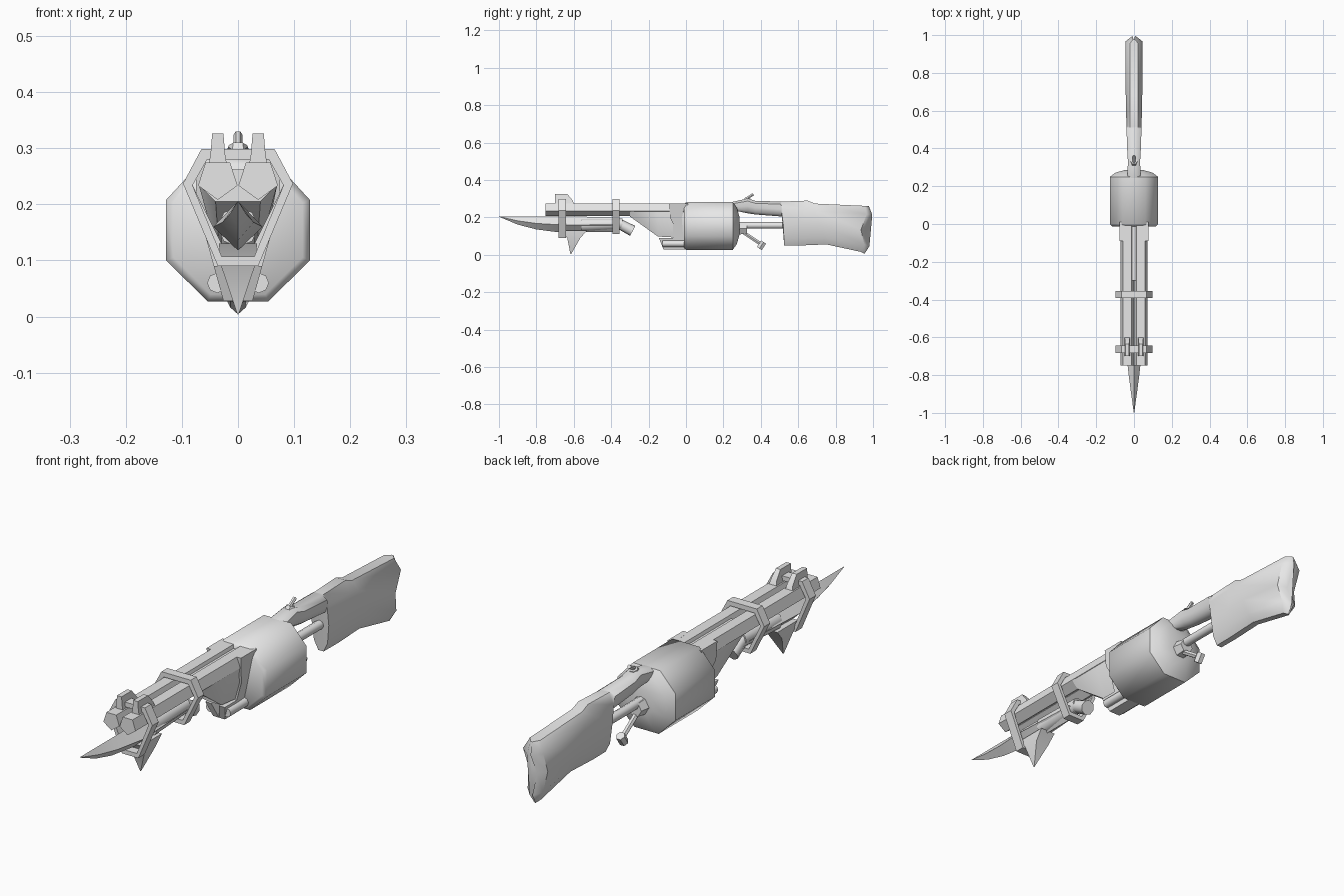
import bpy, bmesh, math
from mathutils import Vector

if "Cube" in bpy.data.objects:
    bpy.data.objects.remove(bpy.data.objects["Cube"])

grey = bpy.data.materials.new("light_grey")
grey.diffuse_color = (0.8, 0.8, 0.8, 1)
grey.use_nodes = True
grey.node_tree.nodes["Principled BSDF"].inputs["Base Color"].default_value = grey.diffuse_color


def finish(name, bm, angle=50):
    bmesh.ops.recalc_face_normals(bm, faces=bm.faces)
    me = bpy.data.meshes.new(name)
    bm.to_mesh(me)
    bm.free()
    me.materials.append(grey)
    ob = bpy.data.objects.new(name, me)
    bpy.context.collection.objects.link(ob)
    bpy.ops.object.select_all(action='DESELECT')
    ob.select_set(True)
    bpy.context.view_layer.objects.active = ob
    bpy.ops.object.shade_smooth_by_angle(angle=math.radians(angle))
    return ob


def loft(name, rings, closed=False, angle=50):
    """Skin a row of equal-length rings; cap the ends or close the row."""
    bm = bmesh.new()
    rows = [[bm.verts.new(p) for p in r] for r in rings]
    n = len(rows[0])
    pairs = list(zip(rows, rows[1:] + rows[:1])) if closed else list(zip(rows, rows[1:]))
    for a, b in pairs:
        for i in range(n):
            j = (i + 1) % n
            bm.faces.new((a[i], a[j], b[j], b[i]))
    if not closed:
        bm.faces.new(rows[0])
        bm.faces.new(rows[-1])
    return finish(name, bm, angle)


def tube(name, p, q, r0, r1=None, sides=8, turn=0.0):
    p, q = Vector(p), Vector(q)
    d = (q - p).normalized()
    u = Vector((1, 0, 0))
    v = d.cross(u).normalized()
    r1 = r0 if r1 is None else r1
    ang = [turn + 2 * math.pi * i / sides for i in range(sides)]
    return loft(name, [[c + r * (math.cos(a) * u + math.sin(a) * v) for a in ang]
                       for c, r in ((p, r0), (q, r1))])


def mirrored(half):
    """Full outline from its right half, listed top to bottom."""
    return half + [(-x, z) for x, z in reversed(half)]


def at(outline, y, s=1.0, cz=0.155):
    return [(x * s, y, cz + (z - cz) * s) for x, z in outline]


# Twin five-sided barrels, point down, with a sight block on each
for side, sx in (("left", -1), ("right", 1)):
    x = sx * 0.036
    tube(side + "_barrel", (x, -0.75, 0.245), (x, 0.02, 0.245), 0.037,
         sides=5, turn=math.pi / 2)
    loft(side + "_sight", [
        [(x + w, y0, z), (x - w, y0, z), (x - w, y1, z), (x + w, y1, z)]
        for z, w, y0, y1 in ((0.26, 0.018, -0.70, -0.595), (0.29, 0.013, -0.70, -0.605),
                             (0.326, 0.010, -0.70, -0.635))], angle=30)

# Clamp bands around barrels and blade
for name, y0, y1, low in (("front_band", -0.682, -0.642, 0.09),
                          ("rear_band", -0.392, -0.355, 0.112)):
    outer = mirrored([(0.065, 0.299), (0.098, 0.237), (0.036, low)])
    inner = mirrored([(0.055, 0.280), (0.081, 0.234), (0.029, low + 0.017)])
    loft(name, [[(o[0], y0, o[1]), (o[0], y1, o[1]), (i[0], y1, i[1]), (i[0], y0, i[1])]
                for o, i in zip(outer, inner)], closed=True, angle=30)

# Eight-sided drum with domed back
drum = mirrored([(0.06, 0.282), (0.128, 0.208), (0.128, 0.10), (0.054, 0.027)])
loft("drum", [at(drum, -0.012, 0.9), at(drum, 0.0), at(drum, 0.25),
              at(drum, 0.272, 0.76), at(drum, 0.285, 0.4)], angle=50)

# Receiver: wedge rising towards the barrels, in front of the drum
loft("receiver", [
    [(x, y, z) for x, z in mirrored([(0.06, 0.262), (0.07, 0.235), (wb, zb)])]
    for y, zb, wb in ((-0.30, 0.205, 0.04), (-0.15, 0.098, 0.032), (-0.005, 0.09, 0.04))],
    angle=40)

# Side brackets hugging the receiver, with feet reaching forward
bracket = [(-0.09, 0.275), (-0.085, 0.20), (-0.07, 0.17), (-0.07, 0.09),
           (-0.145, 0.09), (-0.12, 0.028), (0.01, 0.028), (0.01, 0.275)]
for side, sx in (("left", -1), ("right", 1)):
    loft(side + "_bracket", [
        [(sx * (off + 0.022 + 0.05 * min(1, (z - 0.028) / 0.18)), y, z) for y, z in bracket]
        for off in (0.004, -0.022)], angle=30)
    tube(side + "_lower_peg", (sx * 0.037, -0.125, 0.06), (sx * 0.037, 0.0, 0.06), 0.018)

# Blade: diamond section from point to grip
loft("blade", [
    [(0, y, t), (w, y, m), (0, y, b), (-w, y, m)]
    for y, t, m, b, w in (
        (-1.0, 0.206, 0.205, 0.204, 0.001), (-0.90, 0.206, 0.182, 0.162, 0.015),
        (-0.80, 0.206, 0.168, 0.136, 0.028), (-0.66, 0.206, 0.16, 0.118, 0.044),
        (-0.54, 0.204, 0.16, 0.122, 0.038), (-0.36, 0.20, 0.16, 0.122, 0.030))])
tube("blade_grip", (0, -0.56, 0.16), (0, -0.34, 0.165), 0.036, 0.03)
tube("grip_pommel", (0, -0.355, 0.165), (0, -0.285, 0.128), 0.027, 0.03)

# Downward spike under the blade
loft("spike", [
    [(-w, y0, z), (w, y0, z), (w, y1, z), (-w, y1, z)]
    for z, w, y0, y1 in ((0.13, 0.034, -0.66, -0.53), (0.09, 0.030, -0.635, -0.565),
                         (0.004, 0.001, -0.618, -0.614))], angle=30)

# Shoulder stock: each station gives top and bottom (y, z), width and end waviness
levels = ((0.0, 0.5, 0.0), (0.18, 1.0, 0.022), (0.52, 0.95, -0.013),
          (0.84, 0.75, 0.022), (1.0, 0.3, 0.0))


def stock_ring(yt, zt, yb, zb, w, wave):
    half = [(w * k, yt + (yb - yt) * t + wave * dy, zt + (zb - zt) * t) for t, k, dy in levels]
    return half + [(-x, y, z) for x, y, z in reversed(half)]


loft("stock", [stock_ring(*s) for s in (
    (0.235, 0.28, 0.27, 0.235, 0.036, 0), (0.33, 0.302, 0.33, 0.222, 0.032, 0),
    (0.37, 0.289, 0.37, 0.216, 0.035, 0), (0.505, 0.285, 0.513, 0.205, 0.040, 0),
    (0.515, 0.285, 0.525, 0.05, 0.040, 0), (0.65, 0.290, 0.61, 0.05, 0.043, 0),
    (0.69, 0.274, 0.75, 0.056, 0.044, 0), (0.955, 0.262, 0.935, 0.016, 0.045, 0.7),
    (0.978, 0.26, 0.955, 0.006, 0.008, 1))], angle=50)

# Rod joining drum and stock
tube("link_rod", (0, 0.26, 0.158), (0, 0.53, 0.158), 0.018)

# Crank under the rod: hub, arm and knob
tube("crank_hub", (0, 0.27, 0.14), (0, 0.325, 0.14), 0.038, 0.03, sides=6)
tube("crank_arm", (0, 0.30, 0.125), (0, 0.405, 0.055), 0.011, sides=6)
tube("crank_knob", (0, 0.415, 0.068), (0, 0.392, 0.034), 0.018, sides=6)

# Hammer on top of the stock
tube("hammer_base", (0, 0.325, 0.285), (0, 0.332, 0.305), 0.022, 0.017, sides=6)
tube("hammer_spur", (0, 0.318, 0.298), (0, 0.36, 0.324), 0.008, sides=6)
